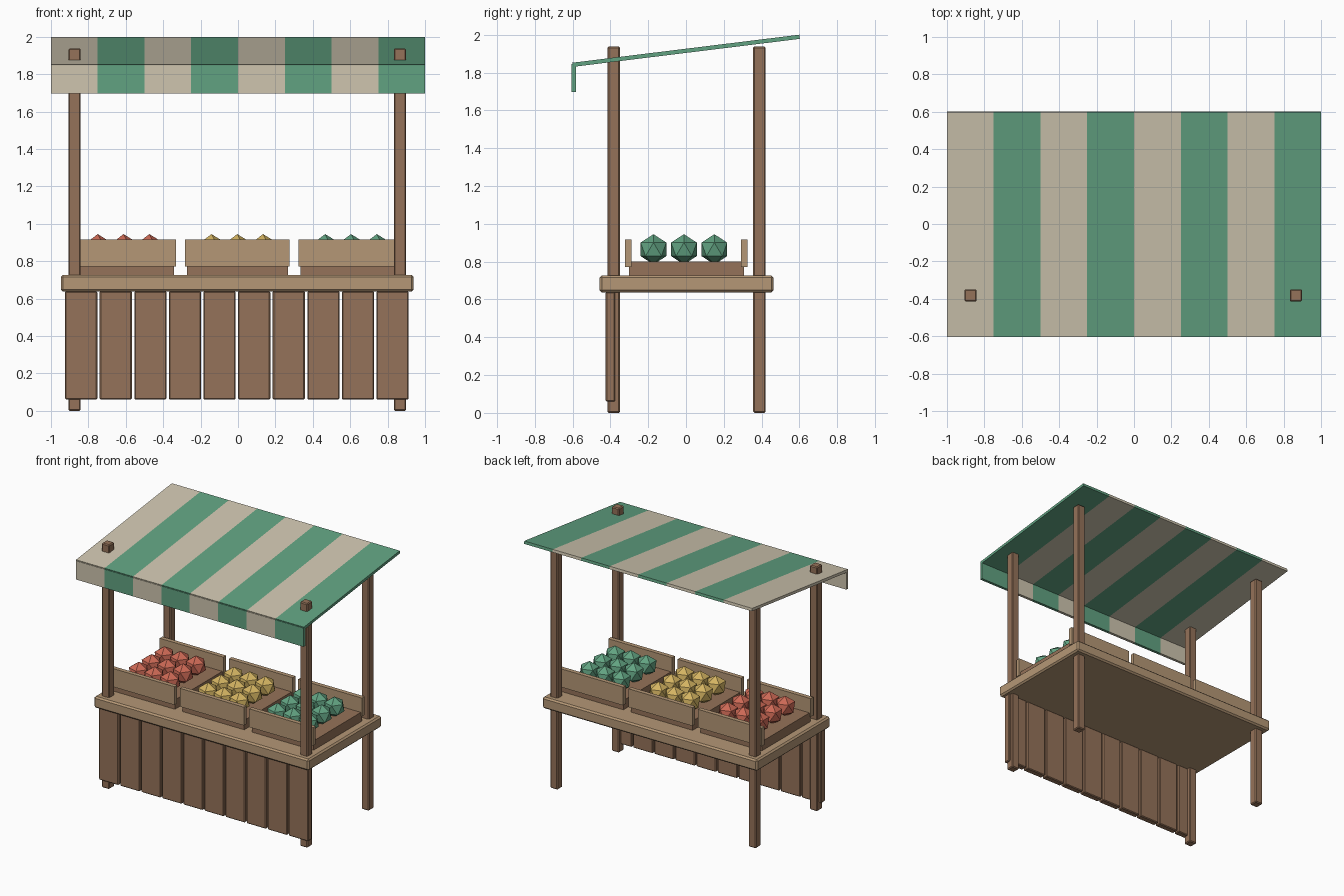
import bpy, math

if "Cube" in bpy.data.objects:
    bpy.data.objects.remove(bpy.data.objects["Cube"])

def material(name, r, g, b):
    m = bpy.data.materials.new(name)
    m.diffuse_color = (r, g, b, 1)
    m.use_nodes = True
    m.node_tree.nodes["Principled BSDF"].inputs["Base Color"].default_value = m.diffuse_color
    return m

DARK = material("dark_wood", 0.30, 0.17, 0.10)
POST = material("post_wood", 0.30, 0.17, 0.10)
LIGHT = material("light_wood", 0.46, 0.31, 0.18)
CREAM = material("cream_cloth", 0.62, 0.56, 0.43)
GREEN = material("green_cloth", 0.12, 0.36, 0.22)
FRUITS = [material("red_fruit", 0.60, 0.14, 0.09),
          material("yellow_fruit", 0.65, 0.45, 0.12),
          material("green_fruit", 0.12, 0.36, 0.22)]

def box(name, centre, size, mat, bevel=0, tilt=0):
    bpy.ops.mesh.primitive_cube_add(size=1, location=centre, rotation=(tilt, 0, 0))
    o = bpy.context.object
    o.name = name
    o.scale = size
    bpy.ops.object.transform_apply(location=False, rotation=False, scale=True)
    o.data.materials.append(mat)
    if bevel:
        b = o.modifiers.new("bevel", 'BEVEL')
        b.width, b.segments = bevel, 1
    return o

X0 = -0.004  # the stall sits a hair off the awning centre

# Four posts; the front pair pokes through the awning
for sx in (-1, 1):
    for side, y in (("front", -0.382), ("back", 0.388)):
        box(f"{side}_post", (X0 + sx * 0.87, y, 0.969), (0.066, 0.066, 1.938), POST, 0.007)

# Counter top and front planks
box("counter", (X0, 0.003, 0.682), (1.886, 0.92, 0.09), LIGHT, 0.012)
for i in range(10):
    box("front_plank", (X0 - 0.002 + (i - 4.5) * 0.185, -0.4, 0.35),
        (0.172, 0.05, 0.58), DARK, 0.006)

# Three open-sided crates, each with nine low-poly fruits
for c, fruit in enumerate(FRUITS):
    cx = X0 + (c - 1) * 0.608
    box("crate_base", (cx, 0.003, 0.764), (0.54, 0.61, 0.074), DARK)
    for y in (-0.305, 0.309):
        box("crate_board", (cx, y, 0.844), (0.56, 0.034, 0.145), LIGHT)
    for i in (-1, 0, 1):
        for j in (-1, 0, 1):
            bpy.ops.mesh.primitive_ico_sphere_add(
                subdivisions=1, radius=0.08,
                location=(cx + i * 0.138, -0.011 + j * 0.161, 0.865))
            bpy.context.object.name = "fruit"
            bpy.context.object.data.materials.append(fruit)

# Sloped striped awning with a hanging valance
tilt = math.atan2(0.148, 1.2)
for i in range(8):
    x = -0.875 + i * 0.25
    mat = GREEN if i % 2 else CREAM
    box("awning_stripe", (x, 0, 1.915), (0.25, 1.21, 0.022), mat, tilt=tilt)
    box("valance_stripe", (x, -0.594, 1.771), (0.25, 0.022, 0.148), mat)
